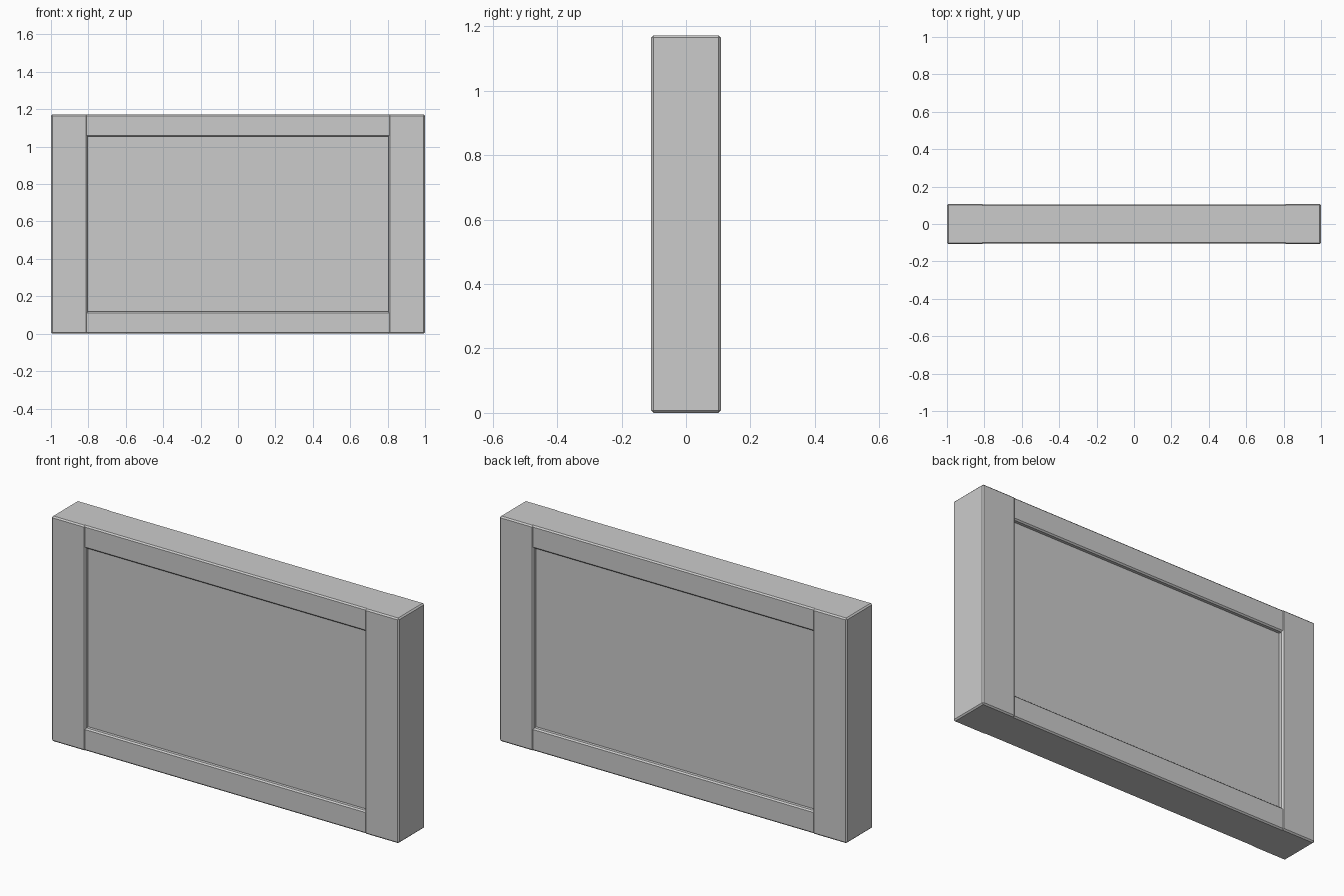
import bpy, bmesh

if "Cube" in bpy.data.objects:
    bpy.data.objects.remove(bpy.data.objects["Cube"])

W, H = 2.0, 1.172          # overall width and height
STILE, RAIL = 0.195, 0.118  # frame member widths
BEVEL = 0.007


def box(name, center, size, bevel_axes=""):
    """Box with chamfers on the edges running along the given axes."""
    bm = bmesh.new()
    bmesh.ops.create_cube(bm, size=1)
    bmesh.ops.scale(bm, vec=size, verts=bm.verts)
    edges = []
    for e in bm.edges:
        d = e.verts[1].co - e.verts[0].co
        if any(abs(d["xyz".index(a)]) > 1e-5 for a in bevel_axes):
            edges.append(e)
    if edges:
        bmesh.ops.bevel(bm, geom=edges, offset=BEVEL, segments=1,
                        profile=0.5, affect='EDGES')
    mesh = bpy.data.meshes.new(name)
    bm.to_mesh(mesh)
    bm.free()
    obj = bpy.data.objects.new(name, mesh)
    obj.location = center
    bpy.context.collection.objects.link(obj)
    return obj


# Full-height side stiles, slightly proud of the rails
for side, s in (("left", -1), ("right", 1)):
    box(side + "_stile", (s * (W - STILE) / 2, 0, H / 2),
        (STILE, 0.216, H), "xyz")

# Top and bottom rails, tucked just behind the stile chamfers
rail_len = W - 2 * STILE + 2 * BEVEL
for name, z in (("bottom_rail", RAIL / 2), ("top_rail", H - RAIL / 2)):
    box(name, (0, 0, z), (rail_len, 0.210, RAIL), "x")

# Recessed centre panel, visible on both faces
box("panel", (0, 0, H / 2),
    (W - 2 * STILE + 0.01, 0.165, H - 2 * RAIL + 0.01))
